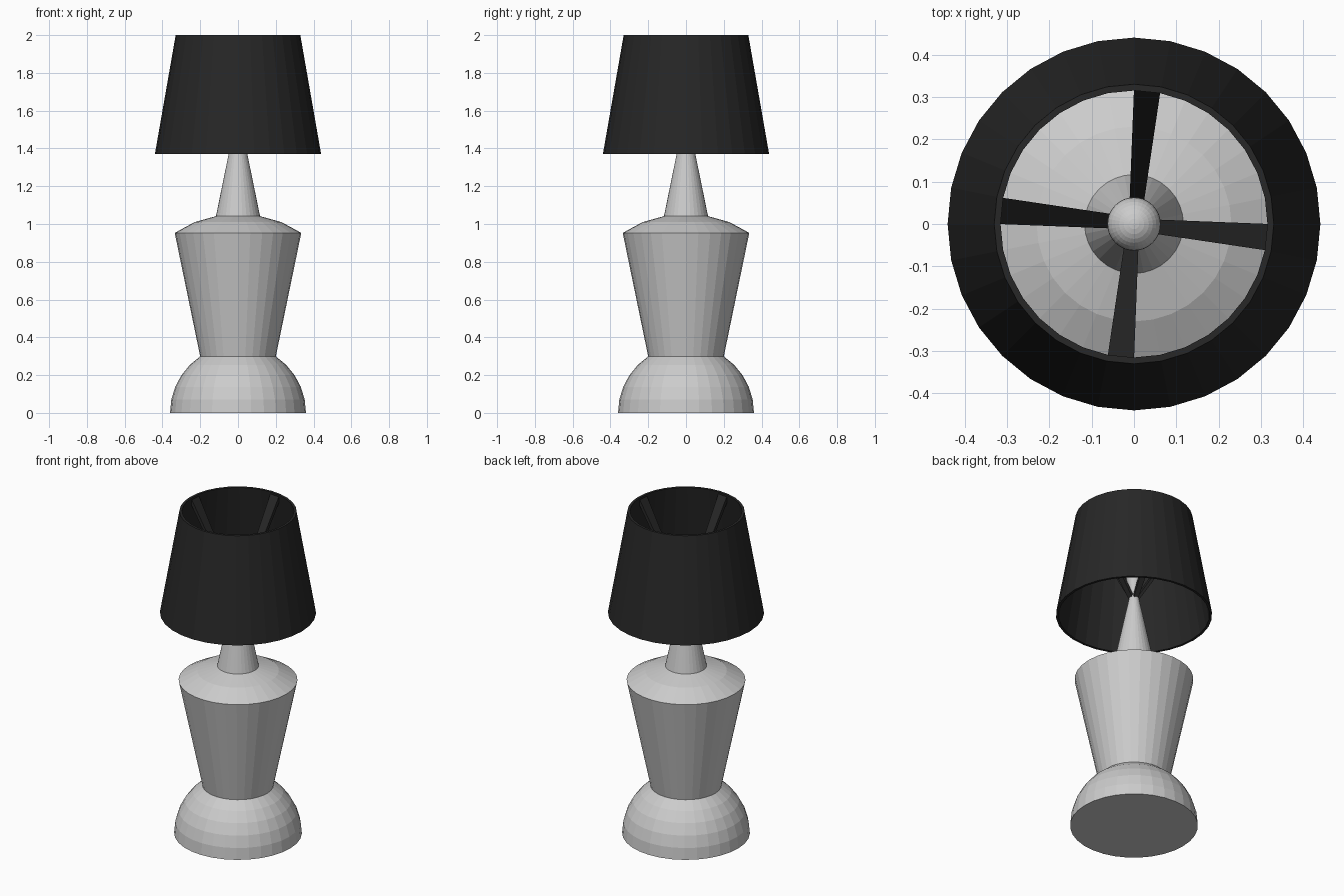
import bpy, bmesh
from math import sin, cos, pi, radians

if "Cube" in bpy.data.objects:
    bpy.data.objects.remove(bpy.data.objects["Cube"])

SEG = 32

black = bpy.data.materials.new("black_fabric")
black.diffuse_color = (0.02, 0.02, 0.02, 1)
black.use_nodes = True
black.node_tree.nodes["Principled BSDF"].inputs["Base Color"].default_value = black.diffuse_color


def make_object(name, bm, material=None):
    bmesh.ops.recalc_face_normals(bm, faces=bm.faces)
    mesh = bpy.data.meshes.new(name)
    bm.to_mesh(mesh)
    bm.free()
    obj = bpy.data.objects.new(name, mesh)
    bpy.context.collection.objects.link(obj)
    if material:
        mesh.materials.append(material)
    return obj


def lathe(name, profile, closed=False, material=None):
    """Revolve (radius, z) points; open profiles get capped ends."""
    bm = bmesh.new()
    rings = [[bm.verts.new((r * cos(2 * pi * i / SEG), r * sin(2 * pi * i / SEG), z))
              for i in range(SEG)] for r, z in profile]
    pairs = list(zip(rings, rings[1:]))
    if closed:
        pairs.append((rings[-1], rings[0]))
    else:
        bm.faces.new(rings[0])
        bm.faces.new(rings[-1])
    for a, b in pairs:
        for i in range(SEG):
            j = (i + 1) % SEG
            bm.faces.new((a[i], a[j], b[j], b[i]))
    return make_object(name, bm, material)


# Domed foot: the lower five bands of a hemisphere
step = radians(11.25)
lathe("base_dome", [(0.36 * cos(k * step), 0.36 * sin(k * step)) for k in range(6)])

# Flared body with a sloping shoulder
lathe("body", [(0.20, 0.298), (0.335, 0.953), (0.23, 1.01), (0.115, 1.042)])

# Slender tapered neck
lathe("neck", [(0.117, 1.04), (0.025, 1.49)])

# Teardrop bulb: narrow stem opening to a round top
dome = [(0.063 * cos(k * step), 1.71 + 0.063 * sin(k * step)) for k in range(8)]
lathe("bulb", [(0.018, 1.475)] + dome + [(0.002, 1.773)])

# Hollow tapered shade
lathe("shade", [(0.44, 1.37), (0.33, 2.0), (0.315, 2.0), (0.425, 1.37)],
      closed=True, material=black)

# Four struts, each running from one facet of the shade rim down to the neck
for n in range(4):
    bm = bmesh.new()
    a = n * pi / 2
    b = a - 2 * pi / SEG
    ux, uy = cos(a), sin(a)

    def quad(r, z, left, right, h):
        pts = ((left, z), (right, z), (right, z - h), (left, z - h))
        return [bm.verts.new((r * ux + t * uy, r * uy - t * ux, zz)) for t, zz in pts]

    inner = quad(0.015, 1.49, -0.012, 0.018, 0.03)
    outer = [bm.verts.new((0.32 * cos(t), 0.32 * sin(t), z))
             for t, z in ((a, 1.99), (b, 1.99), (b, 1.95), (a, 1.95))]
    bm.faces.new(inner)
    bm.faces.new(outer)
    for i in range(4):
        j = (i + 1) % 4
        bm.faces.new((inner[i], inner[j], outer[j], outer[i]))
    make_object(f"shade_strut_{n + 1}", bm, black)
